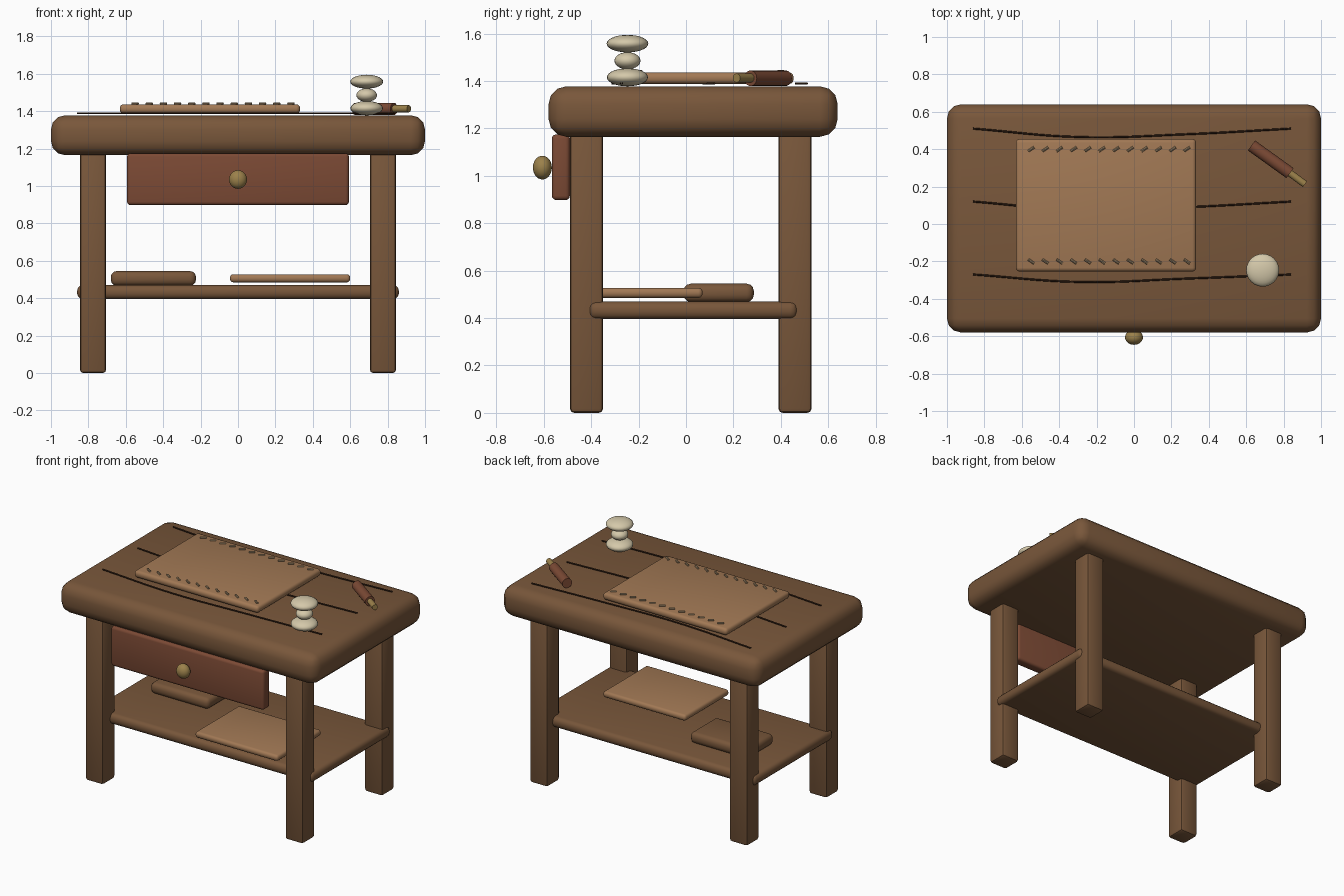
import bpy, math
from mathutils import Vector

if "Cube" in bpy.data.objects:
    bpy.data.objects.remove(bpy.data.objects["Cube"])

def mat(name, r, g, b):
    m = bpy.data.materials.new(name)
    m.diffuse_color = (r, g, b, 1)
    m.use_nodes = True
    m.node_tree.nodes["Principled BSDF"].inputs["Base Color"].default_value = m.diffuse_color
    return m

WOOD = mat("wood", .19, .095, .043)
DRAWER = mat("red_wood", .20, .068, .035)
LEATHER = mat("leather", .36, .19, .09)
HIDE = mat("dark_leather", .19, .095, .043)
BRASS = mat("brass", .33, .22, .07)
STONE = mat("stone", .66, .58, .40)
GRAIN = mat("grain", .045, .02, .01)
THREAD = mat("thread", .40, .28, .16)

def finish(o, name, m):
    o.name = name
    o.data.materials.append(m)
    bpy.ops.object.shade_smooth_by_angle(angle=math.radians(35))
    return o

def box(name, x, y, z, bevel, m, seg=3):
    """Bevelled box from (min, max) ranges."""
    bpy.ops.mesh.primitive_cube_add(size=1)
    o = bpy.context.object
    o.location = [(a + b) / 2 for a, b in (x, y, z)]
    o.scale = [b - a for a, b in (x, y, z)]
    bpy.ops.object.transform_apply(location=False, rotation=False, scale=True)
    bv = o.modifiers.new("bevel", 'BEVEL')
    bv.width, bv.segments = bevel, seg
    bpy.ops.object.modifier_apply(modifier="bevel")
    return finish(o, name, m)

def ball(name, loc, radii, m):
    bpy.ops.mesh.primitive_uv_sphere_add(segments=24, ring_count=14, radius=1, location=loc)
    o = bpy.context.object
    o.scale = radii
    bpy.ops.object.transform_apply(location=False, rotation=False, scale=True)
    return finish(o, name, m)

def rod(name, a, b, r, m, sides=16):
    a, b = Vector(a), Vector(b)
    bpy.ops.mesh.primitive_cylinder_add(vertices=sides, radius=r, depth=(b - a).length,
                                        location=(a + b) / 2)
    o = bpy.context.object
    o.rotation_euler = (b - a).to_track_quat('Z', 'Y').to_euler()
    return finish(o, name, m)

# table frame
box("tabletop", (-1, 1), (-.58, .64), (1.165, 1.378), .075, WOOD)
for sx, side in ((-1, "left"), (1, "right")):
    for y, end in ((-.42, "front"), (.46, "back")):
        box(f"{end}_{side}_leg", (sx * .775 - .07, sx * .775 + .07),
            (y - .07, y + .07), (0, 1.2), .018, WOOD, 2)
box("shelf", (-.86, .86), (-.41, .47), (.396, .47), .03, WOOD)

# drawer and knob
box("drawer_front", (-.593, .593), (-.566, -.49), (.898, 1.175), .018, DRAWER)
ball("drawer_knob", (0, -.606, 1.035), (.048, .04, .05), BRASS)

# wood grain lines
for i, ys in enumerate(((.51, .465, .48, .51), (.12, .075, .09, .12), (-.27, -.31, -.292, -.27))):
    c = bpy.data.curves.new("grain", 'CURVE')
    c.dimensions = '3D'
    c.bevel_depth, c.bevel_resolution, c.resolution_u = .005, 1, 8
    s = c.splines.new('BEZIER')
    s.bezier_points.add(3)
    for p, x, y in zip(s.bezier_points, (-.86, -.29, .28, .84), ys):
        p.co = (x, y, 1.39)
        p.handle_left_type = p.handle_right_type = 'AUTO'
    o = bpy.data.objects.new(f"grain_line_{i + 1}", c)
    bpy.context.collection.objects.link(o)
    c.materials.append(GRAIN)

# leather work mat with slanted stitches
box("work_mat", (-.632, .332), (-.254, .454), (1.388, 1.437), .02, LEATHER)
for y, s, row in ((.40, 1, "back"), (-.20, -1, "front")):
    for i in range(12):
        x = -.55 + i * .0757
        rod(f"{row}_stitch_{i + 1}", (x - .016, y - s * .011, 1.44),
            (x + .016, y + s * .011, 1.44), .007, THREAD, 8)

# stacked stones
for i, (z, r, h) in enumerate(((1.416, .087, .038), (1.486, .055, .036), (1.558, .088, .037))):
    ball(f"stone_{i + 1}", (.688, -.247, z), (r, r, h), STONE)

# hand tool
rod("tool_handle", (.628, .42, 1.412), (.834, .272, 1.412), .033, DRAWER)
rod("tool_tip", (.82, .282, 1.413), (.914, .213, 1.413), .019, BRASS)

# items on the shelf
box("folded_bundle", (-.68, -.225), (-.01, .286), (.468, .545), .03, HIDE)
box("leather_sheet", (-.043, .60), (-.42, .07), (.485, .528), .018, LEATHER)
